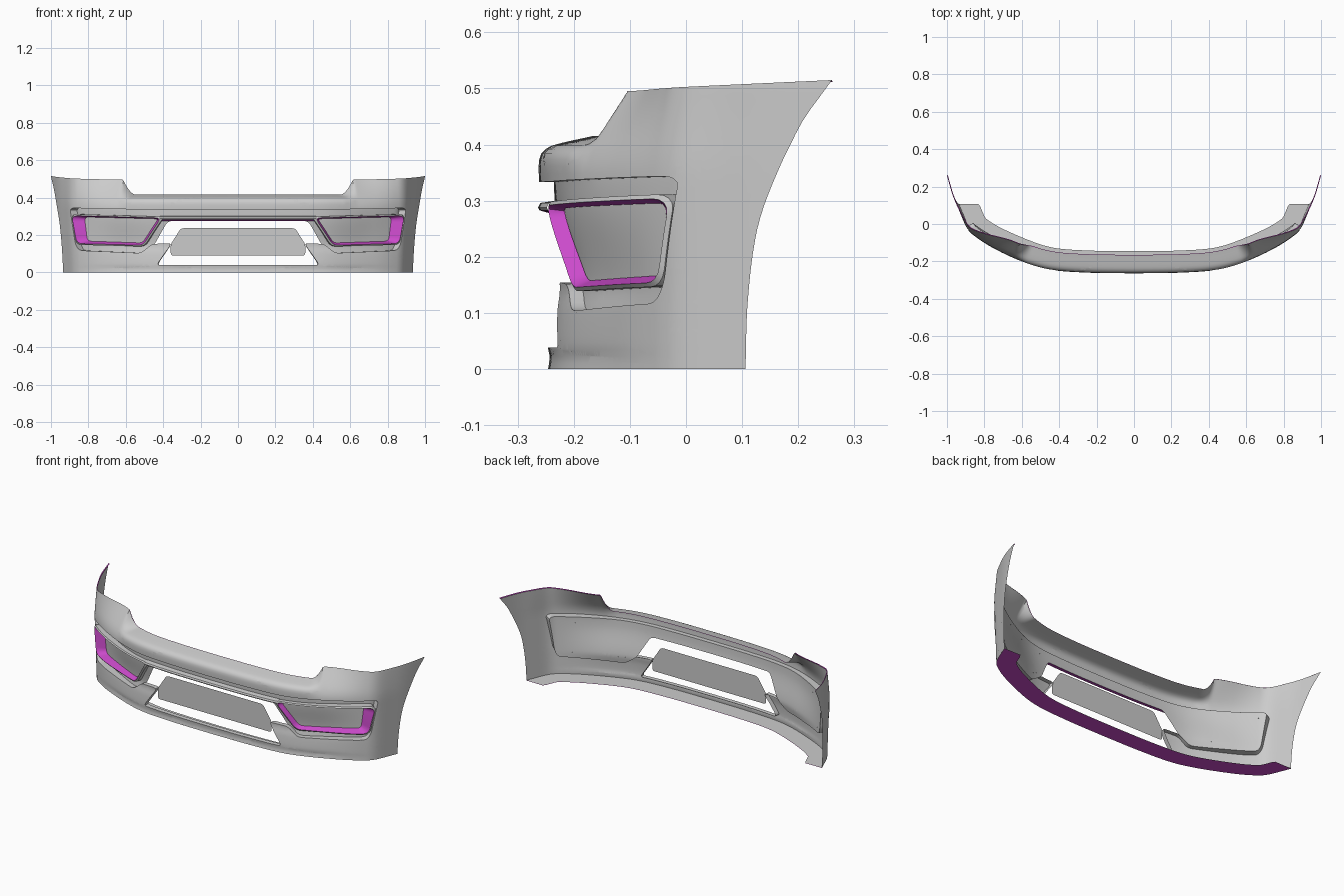
import bpy, bmesh, math
from mathutils import Vector

if "Cube" in bpy.data.objects:
    bpy.data.objects.remove(bpy.data.objects["Cube"])

MAGENTA = bpy.data.materials.new("magenta_edge")
MAGENTA.diffuse_color = (0.6, 0.07, 0.6, 1)
MAGENTA.use_nodes = True
MAGENTA.node_tree.nodes["Principled BSDF"].inputs["Base Color"].default_value = MAGENTA.diffuse_color


# Smooth interpolation through (x, y) points
def curve(pts, x):
    x = min(max(x, pts[0][0]), pts[-1][0])
    i = 0
    while i < len(pts) - 2 and x > pts[i + 1][0]:
        i += 1

    def slope(k):
        a, b = pts[max(k - 1, 0)], pts[min(k + 1, len(pts) - 1)]
        return (b[1] - a[1]) / (b[0] - a[0])
    (x0, y0), (x1, y1) = pts[i], pts[i + 1]
    h = x1 - x0
    t = (x - x0) / h
    return (y0 * (1 + 2 * t) * (1 - t) ** 2 + y1 * t * t * (3 - 2 * t)
            + h * slope(i) * t * (1 - t) ** 2 + h * slope(i + 1) * t * t * (t - 1))


def smooth(a, b, x):
    t = min(max((x - a) / (b - a), 0), 1)
    return t * t * (3 - 2 * t)


# Plan line seen from above, and vertical sections of the middle and the sides
PLAN = [(0, -.26), (.25, -.256), (.45, -.24), (.6, -.198), (.75, -.13),
        (.85, -.068), (.9, -.02), (.94, .07), (.97, .15), (1, .26)]
LOW = [(0, .014), (.02, .017), (.04, .014), (.1, .018), (.15, .025), (.3, 0), (.5, 0)]
MID_IN = [(0, 0), (.33, 0), (.37, 0), (.39, .006), (.41, .022), (.5, .092)]
MID_Z = [(0, 0), (.33, .33), (.37, .37), (.39, .387), (.41, .398), (.5, .415)]
SIDE_IN = [(0, 0), (.32, 0), (.36, .004), (.4, .02), (.5, .08)]


# Bumper surface: s runs outward, v upward, d is depth behind the skin
def surf(s, v, d=0.0):
    w = min(max((s - .575) / .07, 0), 1)
    wz = w * w
    rise = min(max((curve(PLAN, s) + .18) / .44, 0), 1)
    side_z = v + max(v - .4, 0) * 10 * (-.005 + .02 * rise)
    z = curve(MID_Z, v) * (1 - wz) + side_z * wz
    side_in = curve(SIDE_IN, v) * (1 - smooth(.66, 1, s))
    inset = d + curve(MID_IN, v) * (1 - w) + side_in * w
    inset += curve(LOW, v) * (1 - smooth(.6, .93, s))
    e = .004
    b, a = min(s + e, 1), s - e
    g = 0 if s < e else (curve(PLAN, b) - curve(PLAN, a)) / (b - a)
    n = math.hypot(g, 1)
    x = s - .02 * max(1 - z / .5, 0) * smooth(.3, .95, s)
    return Vector((x - g / n * inset, curve(PLAN, s) + inset / n, z))


# Path with rounded corners and evenly divided straights
def path(pts, r=.015, closed=False, k=1):
    P = [Vector(p) for p in pts]
    n, out = len(P), []
    for i, p in enumerate(P):
        if not closed and i in (0, n - 1):
            corner = [p]
        else:
            a, b = P[i - 1] - p, P[(i + 1) % n] - p
            s = p + a.normalized() * min(r, a.length * .45)
            e = p + b.normalized() * min(r, b.length * .45)
            corner = [s * (1 - t) ** 2 + p * 2 * t * (1 - t) + e * t * t
                      for t in (0, .25, .5, .75, 1)]
        if out:
            out += [out[-1].lerp(corner[0], j / k) for j in range(1, k)]
        out += corner
    if closed:
        out += [out[-1].lerp(out[0], j / k) for j in range(1, k)]
    return out


def finish(bm, name, mat=None):
    me = bpy.data.meshes.new(name)
    bm.to_mesh(me)
    bm.free()
    me.shade_smooth()
    me.set_sharp_from_angle(angle=math.radians(35))
    if mat:
        me.materials.append(mat)
    ob = bpy.data.objects.new(name, me)
    bpy.context.collection.objects.link(ob)
    m = ob.modifiers.new("mirror", 'MIRROR')
    m.merge_threshold = .0005


# Filled outline, sliced into a grid and bent onto the bumper surface
def sheet(name, outline, depth=lambda s: 0.0):
    bm = bmesh.new()
    f = bm.faces.new([bm.verts.new((p[0], p[1], 0)) for p in outline])
    f.normal_update()
    if f.normal.z < 0:
        f.normal_flip()
    bmesh.ops.triangulate(bm, faces=bm.faces[:])
    cuts = [((.0203 + .02 * i, 0, 0), (1, 0, 0)) for i in range(28)]
    cuts += [((.5731 + .01 * i, 0, 0), (1, 0, 0)) for i in range(29)]
    cuts += [((.8661 + .007 * i, 0, 0), (1, 0, 0)) for i in range(19)]
    cuts += [((0, .0107 + .0121 * i, 0), (0, 1, 0)) for i in range(41)]
    for co, no in cuts:
        bmesh.ops.bisect_plane(bm, geom=bm.verts[:] + bm.edges[:] + bm.faces[:],
                               plane_co=co, plane_no=no, dist=1e-6)
    diagonal = []
    for e in bm.edges:
        q = e.verts[0].co - e.verts[1].co
        if len(e.link_faces) == 2 and abs(q.x) > 1e-5 and abs(q.y) > 1e-5:
            diagonal.append(e)
    bmesh.ops.dissolve_edges(bm, edges=diagonal, use_verts=False)
    for v in bm.verts:
        v.co = surf(v.co.x, v.co.y, depth(v.co.x))
    finish(bm, name)


# Strip of faces between (path, depth) rows on the bumper surface
def ribbon(name, rows, closed=False, mat=None, y_max=9):
    bm = bmesh.new()
    R = []
    for row, d in rows:
        co = [surf(p[0], p[1], d(p[0]) if callable(d) else d) for p in row]
        R.append([bm.verts.new((c.x, min(c.y, y_max), c.z)) for c in co])
    n = len(R[0])
    for a, b in zip(R, R[1:]):
        for i in range(n if closed else n - 1):
            j = (i + 1) % n
            bm.faces.new((a[i], a[j], b[j], b[i]))
    finish(bm, name, mat)


# Recess depth grows toward the outer end of the lamp pockets
def recess(s):
    return .026 + .016 * smooth(.5, .85, s)


# Wheel arch edge, given as height and y, turned into surface coordinates
ARCH = [(0, .106), (.12, .11), (.24, .125), (.32, .15), (.43, .203), (.5, .26)]


def at_y(y):
    lo, hi = .8, 1.0
    for _ in range(30):
        m = (lo + hi) / 2
        lo, hi = (m, hi) if curve(PLAN, m) < y else (lo, m)
    return lo


arch = [(at_y(curve(ARCH, i / 48)), i / 48) for i in range(25)]

# Main skin: one half with the wide mouth cut out
MOUTH = [(0, .333), (.45, .334), (.905, .344), (.9, .3), (.884, .15), (.866, .117),
         (.53, .103), (.468, .152), (.365, .155), (.365, .143), (.44, .038), (0, .038)]
sheet("bumper_skin", [(0, 0)] + arch + [(0, .5)] + path(MOUTH, .022))

# Return walls round the mouth
mouth = path(MOUTH, .022, k=14)
ribbon("mouth_edge_wall", [(mouth, 0), (mouth, recess)])

# Recessed backing behind the upper groove and the lamp pockets
BACK = MOUTH[:7] + [(.455, .152), (.378, .274), (0, .274)]
sheet("recess_backing", path(BACK, .022), recess)

# Raised frame round each lamp pocket
outer = path([(.395, .297), (.9, .312), (.88, .147), (.512, .138)], .03, True, 16)
front = path([(.412, .291), (.895, .304), (.874, .154), (.518, .145)], .03, True, 16)
inner = path([(.43, .286), (.852, .296), (.843, .167), (.528, .157)], .022, True, 16)
ribbon("lamp_frame", [(outer, recess), (outer, .002), (front, -.003)], True)
ribbon("lamp_frame_inner_wall", [(front, -.003), (inner, lambda s: recess(s) - .002)],
       True, MAGENTA)

# Blade across the middle joining the lamp frames
across = [.42 * i / 30 for i in range(31)]


def row(v):
    return [(s, v) for s in across]


ribbon("centre_blade", [(row(.3), recess), (row(.296), 0), (row(.288), -.005),
                        (row(.283), -.003)])
ribbon("centre_blade_underside", [(row(.283), -.003), (row(.274), recess)], mat=MAGENTA)

# Flat number plate panel in the mouth
bm = bmesh.new()
half = path([(0, .09), (.36, .09), (.36, .15), (.305, .236), (0, .236)], .016)
bm.faces.new([bm.verts.new((p.x, -.21, p.y)) for p in half])
finish(bm, "centre_panel")

# Bottom return flange with its upper face, and the top lip
base = [(arch[0][0] * i / 90, 0) for i in range(91)]
above = [(s, .002) for s, _ in base]
ribbon("bottom_flange", [(base, 0), (base, .1)], mat=MAGENTA, y_max=.107)
ribbon("bottom_flange_upper_face", [(above, 0), (above, .1)], y_max=.107)
top = [(i / 120, .5) for i in range(121)]
lip = [(s, .497) for s, _ in top]
ribbon("top_lip", [(top, 0), (lip, .005)], mat=MAGENTA)
